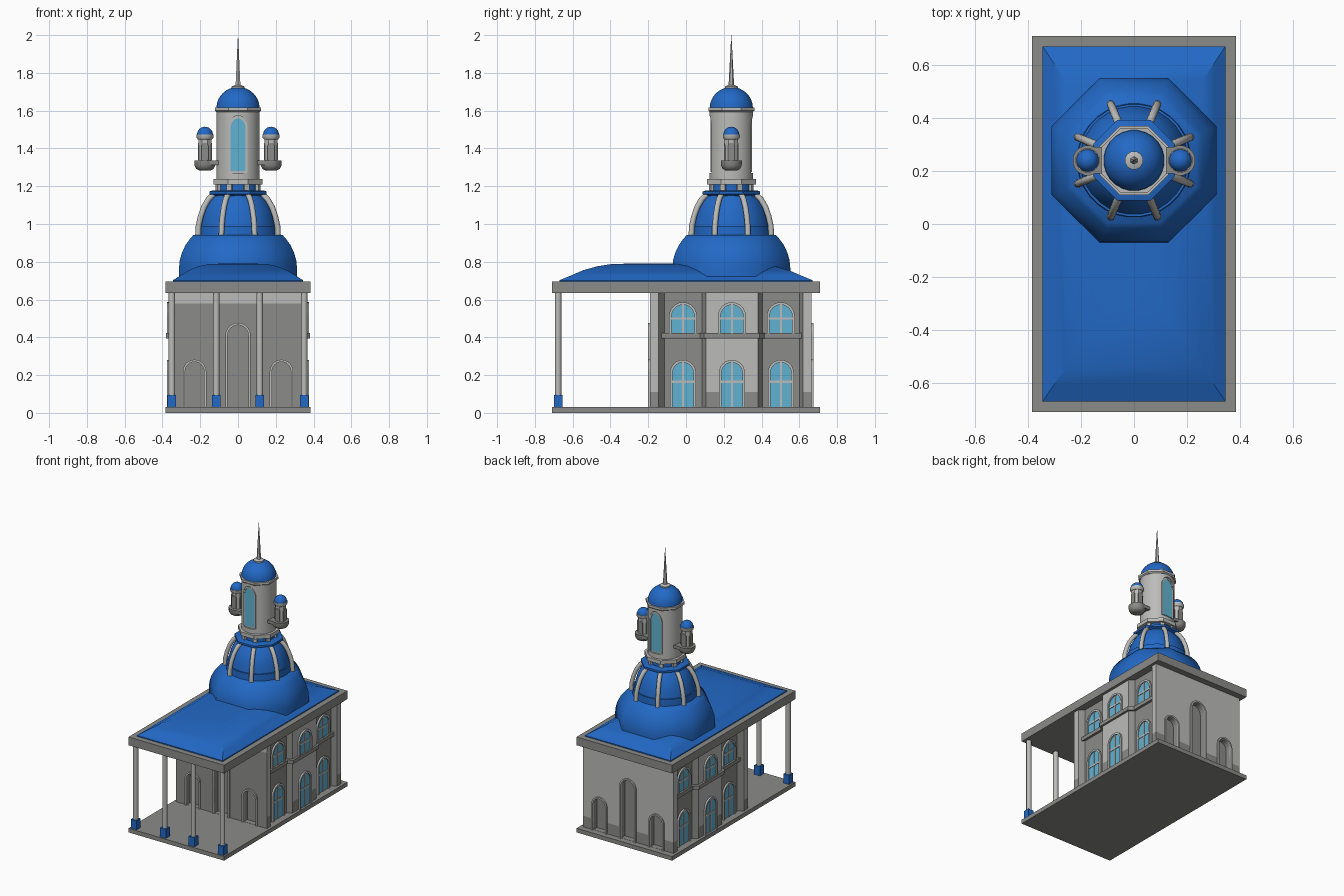
import bpy, bmesh, math
from math import cos, sin, pi, radians
from mathutils import Vector

if "Cube" in bpy.data.objects:
    bpy.data.objects.remove(bpy.data.objects["Cube"])

def mat(name, c):
    m = bpy.data.materials.new(name)
    m.diffuse_color = (*c, 1)
    m.use_nodes = True
    m.node_tree.nodes["Principled BSDF"].inputs["Base Color"].default_value = m.diffuse_color
    return m

LIGHT = mat("light_stone", (.50, .50, .49))
GREY = mat("grey_stone", (.26, .26, .25))
BLUE = mat("blue_roof", (.016, .14, .56))
GLASS = mat("blue_glass", (.12, .45, .64))
CY = .24  # tower axis in y

def finish(name, bm, mats, smooth=None):
    bmesh.ops.remove_doubles(bm, verts=bm.verts, dist=1e-5)
    bmesh.ops.recalc_face_normals(bm, faces=bm.faces)
    me = bpy.data.meshes.new(name)
    bm.to_mesh(me)
    bm.free()
    ob = bpy.data.objects.new(name, me)
    bpy.context.collection.objects.link(ob)
    for m in mats if isinstance(mats, list) else [mats]:
        me.materials.append(m)
    if smooth:
        bpy.ops.object.select_all(action='DESELECT')
        ob.select_set(True)
        bpy.context.view_layer.objects.active = ob
        bpy.ops.object.shade_smooth_by_angle(angle=radians(smooth))
    return ob

def skin(name, rings, mats, smooth=None):
    """Join equal-length closed rings of points and cap both ends."""
    bm = bmesh.new()
    vr = [[bm.verts.new(p) for p in r] for r in rings]
    n = len(vr[0])
    for a, b in zip(vr, vr[1:]):
        for i in range(n):
            bm.faces.new((a[i], a[(i+1) % n], b[(i+1) % n], b[i]))
    bm.faces.new(vr[0][::-1])
    bm.faces.new(vr[-1])
    return finish(name, bm, mats, smooth)

def box(name, x0, x1, y0, y1, z0, z1, m):
    r = lambda z: [(x0, y0, z), (x1, y0, z), (x1, y1, z), (x0, y1, z)]
    return skin(name, [r(z0), r(z1)], m)

def lathe(name, prof, m, n=32, x=0, y=CY, smooth=35):
    """Profile of (radius to the flats, z) around a vertical axis."""
    k = 1/cos(pi/n)
    return skin(name, [[(x + max(r, 1e-4)*k*cos(2*pi*(i+.5)/n), y + max(r, 1e-4)*k*sin(2*pi*(i+.5)/n), z)
                        for i in range(n)] for r, z in prof], m, smooth)

def dome(r, z0, h, steps=8):
    return [(r*cos(pi/2*i/steps), z0 + h*sin(pi/2*i/steps)) for i in range(steps+1)]

def arch(w, z0, z1, h=None, n=12):
    h = h or w
    return [(w, z0)] + [(w*cos(pi*i/n), z1 - h + h*sin(pi*i/n)) for i in range(n+1)] + [(-w, z0)]

def plate(name, pts, origin, ang, d0, d1, m):
    """Extrude an outline on a vertical plane facing the angle ang."""
    nrm, right = Vector((cos(ang), sin(ang), 0)), Vector((-sin(ang), cos(ang), 0))
    o = Vector((*origin, 0))
    return skin(name, [[o + right*u + nrm*d + Vector((0, 0, z)) for u, z in pts] for d in (d0, d1)], m)

def frame(name, w, t, z0, z1, origin, ang, d0, d1, m, h=None):
    pts = arch(w+t, z0, z1+t, h and h+t) + arch(w, z0, z1, h)[::-1]
    return plate(name, pts, origin, ang, d0, d1, m)

def cut(ob, cutter):
    md = ob.modifiers.new("cut", 'BOOLEAN')
    md.operation, md.object, md.solver = 'DIFFERENCE', cutter, 'EXACT'
    bpy.context.view_layer.objects.active = ob
    bpy.ops.object.modifier_apply(modifier=md.name)
    bpy.data.objects.remove(cutter)

# floor slab, roof slab and pillow roof
box("floor_slab", -.385, .385, -.71, .71, 0, .03, GREY)
box("roof_slab", -.385, .385, -.71, .71, .635, .695, GREY)
rings = [(0, 0, .694), (0, 0, .702), (.04, .06, .727), (.085, .125, .755), (.135, .2, .776),
         (.185, .27, .787), (.25, .35, .79)]
skin("pillow_roof", [[(sx*(.345-a), sy*(.67-b), z) for sx, sy in ((-1, -1), (1, -1), (1, 1), (-1, 1))]
                     for a, b, z in rings], BLUE, 35)

# hall walls: stepped outline with recessed window bays
half = [(.365, -.19), (.365, -.145), (.33, -.115), (.33, .085), (.365, .105),
        (.365, .38), (.33, .405), (.33, .60), (.365, .62), (.365, .665)]
outline = half + [(-x, y) for x, y in half[::-1]]
walls = skin("hall_walls", [[(x, y, z) for x, y in outline] for z in (.03, .11, .58, .636)], [LIGHT, GREY])
for p in walls.data.polygons:
    c = p.center
    front = p.normal.y < -.9 and c.y < -.18
    if c.z < .11 or (front and c.z < .58) or (not front and abs(c.x) < .36 and abs(p.normal.x) > .3):
        p.material_index = 1

# doors: arched niches with raised frames, front and back
for side, y, ang in (("front", -.19, -pi/2), ("back", .665, pi/2)):
    for x, w, top in ((-.23, .05, .27), (0, .055, .465), (.23, .05, .27)):
        c = plate("door_cutter", arch(w, .031, top), (x, y), ang, -.04, .03, [LIGHT, GREY])
        for p in c.data.polygons:
            p.material_index = 1
        cut(walls, c)
        frame(side + "_door_frame", w, .012, .03, top, (x, y), ang, -.005, .01, LIGHT)

# side windows on two floors with ledges between them
for s in (1, -1):
    ang = 0 if s > 0 else pi
    for y, x in ((-.016, .33), (.243, .365), (.502, .33)):
        o = (s*x, y)
        for w, z0, z1, bar in ((.055, .03, .267, .165), (.06, .42, .572, .50)):
            plate("window_glass", arch(w, z0, z1), o, ang, -.005, .004, GLASS)
            frame("window_frame", w, .014, z0, z1, o, ang, -.005, .012, LIGHT)
            plate("window_mullion", [(.005, z0), (.005, z1), (-.005, z1), (-.005, z0)], o, ang, 0, .008, LIGHT)
            plate("window_crossbar", [(w, bar-.006), (w, bar+.006), (-w, bar+.006), (-w, bar-.006)],
                  o, ang, 0, .008, LIGHT)
    lx = [(.30, -.14), (.348, -.14), (.348, .075), (.38, .095), (.38, .39), (.348, .415), (.348, .62), (.30, .62)]
    skin("side_ledge", [[(s*x, y, z) for x, y in lx] for z in (.395, .422)], GREY)

# portico columns
for x in (-.35, -.115, .115, .35):
    lathe("portico_column", [(.017, .03), (.017, .636)], LIGHT, 12, x, -.677)
    box("column_base", x-.023, x+.023, -.70, -.654, .03, .096, BLUE)

# main dome: octagonal lower shell, round upper shell
lathe("lower_dome", [(.312, .69), (.312, .77), (.308, .81), (.296, .85), (.277, .89), (.255, .92), (.236, .942)],
      BLUE, 8, smooth=50)
lathe("upper_dome", [(.215, .93), (.212, .99), (.203, .99), (.195, 1.03), (.18, 1.08), (.155, 1.125), (.125, 1.16)], BLUE)
lathe("dome_collar", [(.12, 1.14), (.14, 1.155), (.152, 1.158), (.152, 1.172), (.135, 1.178)], BLUE, 8)
lathe("dome_neck", [(.108, 1.17), (.108, 1.212)], BLUE)

# ribs and neck posts
path = [(.229, .94), (.226, .99), (.214, 1.04), (.195, 1.09), (.17, 1.13), (.14, 1.157)]
for k in range(8):
    a = radians(22.5 + 45*k)
    out, side = Vector((cos(a), sin(a), 0)), Vector((-sin(a), cos(a), 0))
    rings = []
    for i, (r, z) in enumerate(path):
        (r0, z0), (r1, z1) = path[max(i-1, 0)], path[min(i+1, 5)]
        d = Vector((z1-z0, r0-r1)).normalized()
        nrm = out*d.x + Vector((0, 0, d.y))
        c = Vector((0, CY, z)) + out*r
        rings.append([c + (side*cos(2*pi*j/10) + nrm*sin(2*pi*j/10))*.015 for j in range(10)])
    skin("dome_rib", rings, LIGHT, 40)
    plate("neck_post", [(.014, 1.17), (.014, 1.212), (-.014, 1.212), (-.014, 1.17)], (0, CY), a, .09, .122, LIGHT)

# lantern tower
lathe("tower_foot", [(.13, 1.21), (.13, 1.237)], LIGHT, 8, smooth=None)
tower = lathe("tower_shaft", [(.115, 1.236), (.115, 1.60)], LIGHT, 48)
for ang in (-pi/2, pi/2):
    cut(tower, plate("niche_cutter", arch(.05, 1.27, 1.575, .07), (0, CY), ang, .103, .2, LIGHT))
    plate("tower_glass", arch(.041, 1.28, 1.56, .062), (0, CY), ang, .098, .106, GLASS)
    frame("tower_window_frame", .041, .009, 1.275, 1.56, (0, CY), ang, .098, .109, LIGHT, .062)
lathe("tower_cornice", [(.113, 1.592), (.122, 1.6), (.122, 1.616)], LIGHT, 8, smooth=None)
lathe("tower_dome", dome(.114, 1.615, .11), BLUE, 24)
lathe("spire_base", [(.034, 1.715), (.034, 1.728), (.018, 1.735)], LIGHT, 12)
lathe("spire", [(.013, 1.73), (.007, 1.86), (.0005, 2.0)], LIGHT, 6)

# side turrets on bowl brackets
for s in (1, -1):
    x = s*.175
    lathe("turret_bowl", [(.03, 1.283), (.046, 1.292), (.055, 1.31), (.056, 1.336)], GREY, 16, x)
    box("turret_bridge", *sorted((s*.09, s*.175)), CY-.05, CY+.05, 1.312, 1.335, GREY)
    lathe("turret_shaft", [(.035, 1.335), (.035, 1.455)], LIGHT, 8, x, smooth=None)
    for k in range(4):
        plate("turret_window", arch(.018, 1.34, 1.43), (x, CY), k*pi/2, .03, .038, GREY)
    lathe("turret_cap", [(.038, 1.448), (.045, 1.458), (.045, 1.474)], LIGHT, 12, x)
    lathe("turret_dome", dome(.042, 1.473, .042, 6), BLUE, 16, x)
